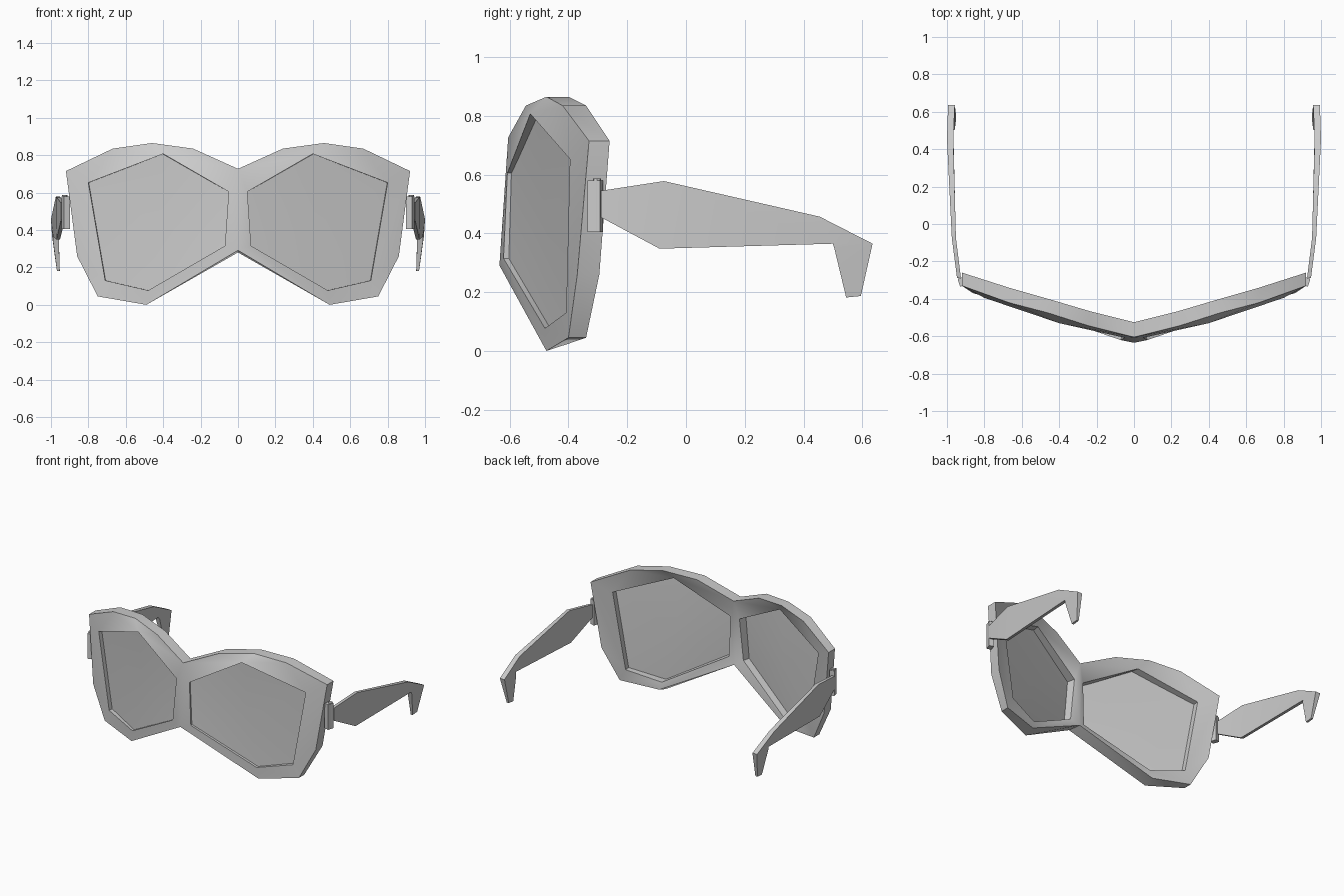
import bpy, bmesh, math
from mathutils import Matrix

cube = bpy.data.objects.get("Cube")
if cube:
    bpy.data.objects.remove(cube, do_unlink=True)

grey = bpy.data.materials.new("plain_grey")
grey.use_nodes = True
grey.diffuse_color = (0.6, 0.6, 0.6, 1)
grey.node_tree.nodes["Principled BSDF"].inputs["Base Color"].default_value = (0.6, 0.6, 0.6, 1)


def finish(name, bm, angle=35):
    """Turn a bmesh into a shaded object."""
    bmesh.ops.recalc_face_normals(bm, faces=bm.faces)
    me = bpy.data.meshes.new(name)
    bm.to_mesh(me)
    bm.free()
    me.materials.append(grey)
    ob = bpy.data.objects.new(name, me)
    bpy.context.collection.objects.link(ob)
    bpy.ops.object.select_all(action='DESELECT')
    ob.select_set(True)
    bpy.context.view_layer.objects.active = ob
    bpy.ops.object.shade_smooth_by_angle(angle=math.radians(angle))


def mirrored(bm):
    """Add the mirror image across x = 0 and weld the seam."""
    geom = bm.verts[:] + bm.edges[:] + bm.faces[:]
    dup = bmesh.ops.duplicate(bm, geom=geom)["geom"]
    for v in dup:
        if isinstance(v, bmesh.types.BMVert):
            v.co.x = -v.co.x
    bmesh.ops.reverse_faces(bm, faces=[f for f in dup if isinstance(f, bmesh.types.BMFace)])
    bmesh.ops.remove_doubles(bm, verts=bm.verts, dist=0.0005)


# Half of the frame outline: x, front y, front z, back y, back z
outline = [(0, -.605, .727, -.525, .727), (.24, -.545, .835, -.465, .835),
           (.46, -.475, .865, -.40, .865), (.67, -.42, .835, -.34, .835),
           (.92, -.33, .715, -.26, .715), (.86, -.37, .26, -.295, .26),
           (.75, -.40, .045, -.34, .045), (.49, -.475, 0, -.405, .023),
           (0, -.635, .291, -.53, .28)]
# Lens opening: x, z, front y, lens setback, back x, back y
opening = [(.05, .605, -.608, .014, .035, -.54), (.40, .807, -.53, .028, .41, -.45),
           (.80, .653, -.395, .03, .795, -.325), (.71, .13, -.408, .03, .705, -.34),
           (.48, .077, -.48, .018, .475, -.41), (.07, .315, -.621, .018, .055, -.555)]
nearest = [0, 1, 1, 1, 2, 3, 3, 4, 5]   # opening corner facing each outline point

# Frame: front and back rims, outer wall, opening wall
bm = bmesh.new()
front = [bm.verts.new((x, f, z)) for x, f, z, b, bz in outline]
back = [bm.verts.new((x, b, bz)) for x, f, z, b, bz in outline]
hole_front = [bm.verts.new((p[0], p[2], p[1])) for p in opening]
hole_back = [bm.verts.new((p[4], p[5], p[1])) for p in opening]
n = len(outline)
for i in range(n):
    j = (i + 1) % n
    a, c = nearest[i], nearest[j]
    for rim, hole in ((front, hole_front), (back, hole_back)):
        if a == c:
            bm.faces.new((rim[i], rim[j], hole[a]))
        else:
            bm.faces.new((rim[i], rim[j], hole[c], hole[a]))
    if i < n - 1:
        bm.faces.new((front[i], back[i], back[j], front[j]))
for i in range(6):
    j = (i + 1) % 6
    bm.faces.new((hole_front[i], hole_front[j], hole_back[j], hole_back[i]))
mirrored(bm)
finish("frame", bm, 50)

# Lenses, set back inside the openings
for side, label in ((1, "left"), (-1, "right")):
    bm = bmesh.new()
    rim = []
    for x, z, f, setback, bx, by in opening:
        t = setback / (by - f)
        rim.append(bm.verts.new((side * (x + t * (bx - x)), f + setback, z)))
    mid = bm.verts.new((side * .41, -.482, .42))
    for i in range(6):
        bm.faces.new((rim[i], rim[(i + 1) % 6], mid))
    finish(label + "_lens", bm, 40)

# Temple arm sections: top y, top z, bottom y, bottom z, inner x, outer x, taper towards the bottom
sections = [(-.29, .545, -.29, .455, .925, .946, 0), (-.075, .578, -.09, .348, .952, .974, .003),
            (.455, .457, .50, .365, .966, 1.0, .012), (.635, .365, .505, .348, .958, .994, .004),
            (.595, .187, .545, .182, .953, .968, 0)]

for side, label in ((1, "left"), (-1, "right")):
    bm = bmesh.new()
    rings = []
    for ty, tz, by, bz, xi, xo, taper in sections:
        rings.append([bm.verts.new((side * x, y, z)) for x, y, z in
                      ((xi, ty, tz), (xo, ty, tz), (xo - taper, by, bz), (xi, by, bz))])
    for r, s in zip(rings, rings[1:]):
        for k in range(4):
            m = (k + 1) % 4
            bm.faces.new((r[k], r[m], s[m], s[k]))
    bm.faces.new(rings[0])
    bm.faces.new(rings[-1])
    finish(label + "_temple_arm", bm, 60)

    # Hinge block and its pin
    bm = bmesh.new()
    place = Matrix.Translation((side * .92, -.309, .492)) @ Matrix.Rotation(side * -.3, 4, 'Z')
    bmesh.ops.create_cube(bm, size=1, matrix=place @ Matrix.Diagonal((.034, .044, .175, 1)))
    finish(label + "_hinge", bm)
    bm = bmesh.new()
    bmesh.ops.create_cone(bm, cap_ends=True, segments=8, radius1=.014, radius2=.014, depth=.178,
                          matrix=Matrix.Translation((side * .926, -.303, .497)))
    finish(label + "_hinge_pin", bm)
